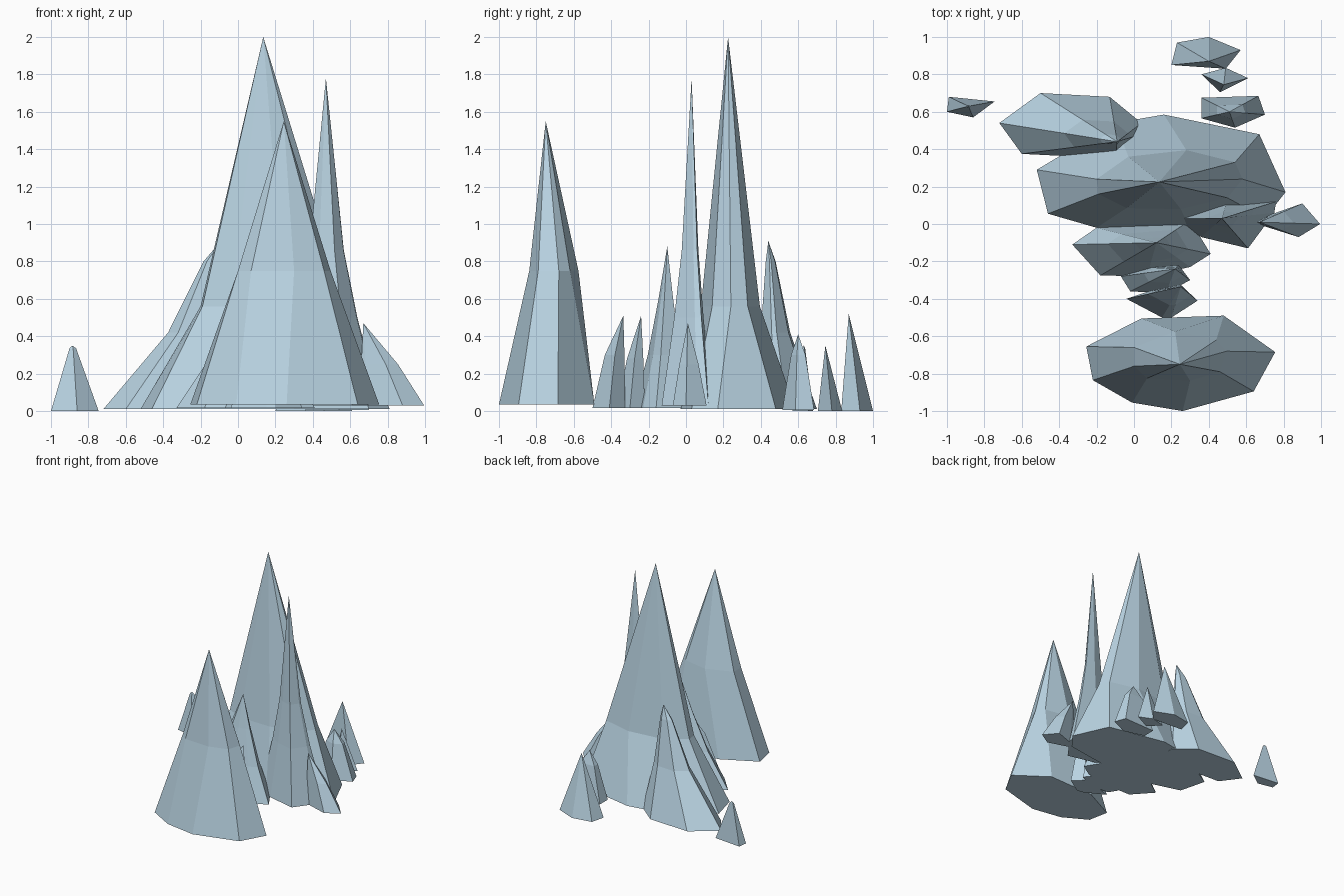
import bpy, bmesh

# single pale blue-grey ice / rock colour
mat = bpy.data.materials.new("pale blue grey")
mat.diffuse_color = (0.49, 0.66, 0.77, 1)


def spike(name, base, apex, rings=(), z0=0.01, waist=None):
    """Faceted spike: base outline, rings of (pull toward apex, height), pointed tip.
    waist = (outline, height) gives one irregular ring instead."""
    bm = bmesh.new()
    ax, ay, az = apex
    levels = [(base, z0)]
    for t, z in rings:
        levels.append(([(x + (ax - x) * t, y + (ay - y) * t) for x, y in base], z))
    if waist:
        levels.append(waist)
    loops = [[bm.verts.new((x, y, z)) for x, y in pts] for pts, z in levels]
    tip = bm.verts.new(apex)
    n = len(base)
    bm.faces.new(loops[0])
    for i in range(n):
        j = (i + 1) % n
        for lo, hi in zip(loops, loops[1:]):
            bm.faces.new((lo[i], lo[j], hi[j], hi[i]))
        bm.faces.new((loops[-1][i], loops[-1][j], tip))
    bmesh.ops.recalc_face_normals(bm, faces=bm.faces)
    me = bpy.data.meshes.new(name)
    bm.to_mesh(me)
    bm.free()
    me.materials.append(mat)
    ob = bpy.data.objects.new(name, me)
    bpy.context.collection.objects.link(ob)


# three tall peaks
spike("main_peak", [(-.52, .29), (-.46, .055), (-.2, -.02), (.3, -.03), (.7, .03),
                    (.81, .17), (.67, .48), (.16, .585), (-.1, .54)],
      (.135, .225, 2), z0=.012,
      waist=([(-.2, .24), (-.19, .16), (-.04, .085), (.25, .08), (.5, .14),
              (.58, .24), (.54, .33), (.28, .395), (-.03, .36)], .56))
spike("front_peak", [(-.255, -.655), (-.22, -.835), (-.01, -.955), (.26, -1), (.64, -.895),
                     (.755, -.685), (.48, -.49), (.04, -.505)],
      (.245, -.75, 1.55), z0=.035,
      waist=([(.0, -.66), (.0, -.76), (.07, -.825), (.3, -.838), (.46, -.79),
              (.495, -.68), (.44, -.62), (.22, -.575)], .75))
spike("slender_peak", [(.2, .03), (.36, -.07), (.61, -.13), (.75, .06), (.76, .12), (.5, .14)],
      (.47, .03, 1.78), [(.42, .5), (.67, .86)], .03)

# medium leaning peaks
spike("back_left_peak", [(-.72, .54), (-.5, .7), (-.13, .68), (.04, .54), (.04, .48),
                         (-.1, .35), (-.6, .375)],
      (-.09, .44, .91), [(.55, .42), (.85, .8)], .01)
spike("centre_peak", [(-.33, -.11), (-.2, -.02), (.04, .0), (.3, .02), (.41, -.16),
                      (.3, -.23), (.07, -.28), (-.18, -.275)],
      (.12, -.1, .88), [(.42, .3), (.74, .6)], .015)

# small shards in front and at the right
spike("front_shard_inner", [(-.07, -.28), (-.02, -.36), (.17, -.37), (.3, -.3), (.24, -.22), (.05, -.23)],
      (.22, -.24, .51), [(.42, .28)], .015)
spike("front_shard_outer", [(-.04, -.4), (.15, -.5), (.2, -.5), (.34, -.41), (.25, -.325), (.08, -.36)],
      (.25, -.335, .51), [(.4, .3)], .015)
spike("right_shard", [(.65, .01), (.73, .05), (.9, .11), (.995, .0), (.88, -.07), (.69, -.01)],
      (.67, .01, .47), [(.43, .25)], .03)

# small shards at the back and far left
spike("back_shard", [(.2, .85), (.23, .97), (.4, 1), (.57, .93), (.49, .83)], (.4, .87, .52), (), 0)
spike("back_shard_small", [(.36, .8), (.46, .705), (.61, .78), (.49, .835)], (.48, .745, .35), (), 0)
spike("back_shard_wide", [(.36, .675), (.36, .565), (.54, .515), (.7, .585), (.665, .685)],
      (.51, .6, .41), [(.55, .3)], .005)
spike("left_shard", [(-1, .6), (-.99, .68), (-.745, .655), (-.86, .57)],
      (-.885, .63, .35), [(.86, .335)], 0)
